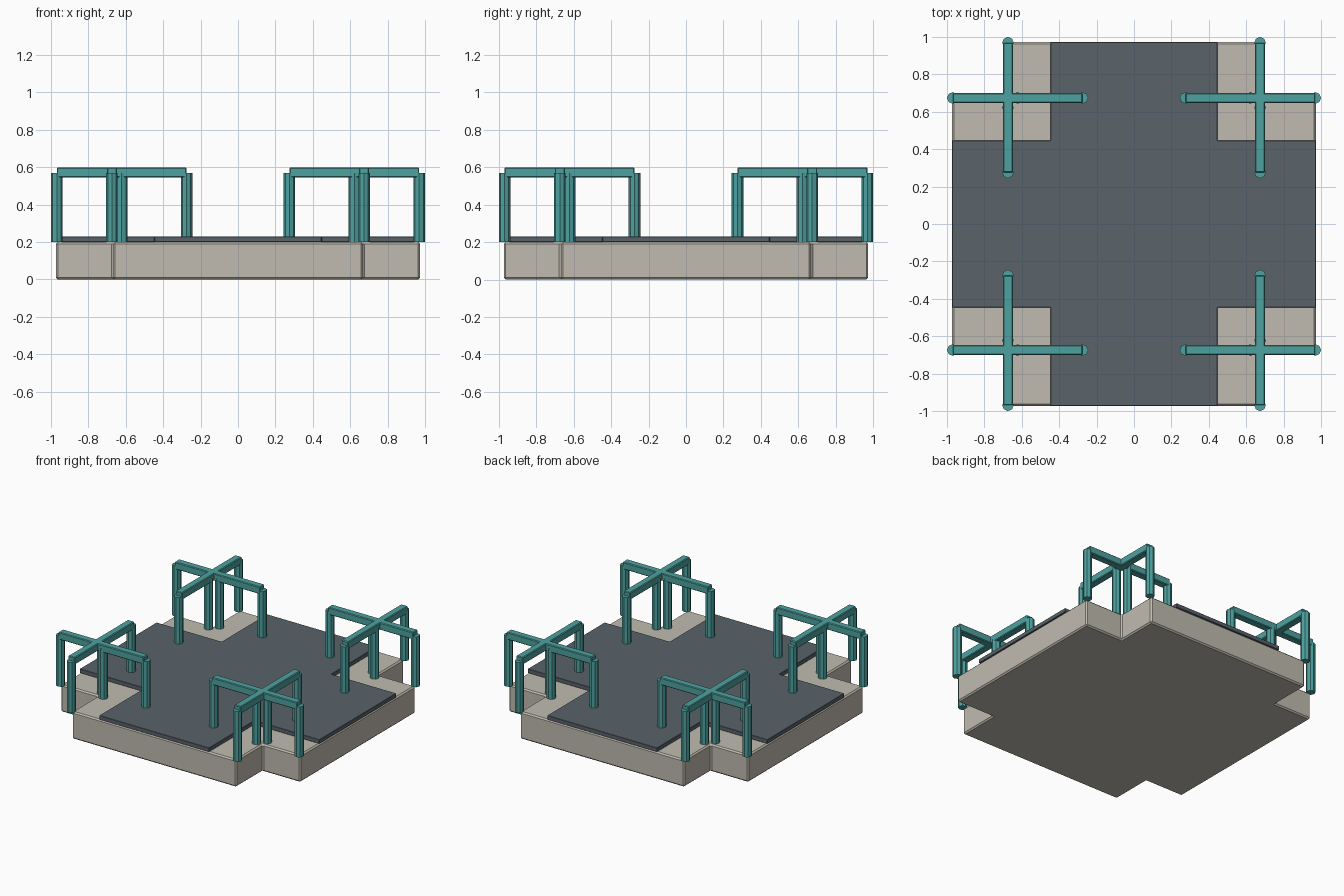
import bpy, bmesh
from math import pi

if "Cube" in bpy.data.objects:
    bpy.data.objects.remove(bpy.data.objects["Cube"])


def material(name, rgb):
    m = bpy.data.materials.new(name)
    m.diffuse_color = (*rgb, 1)
    m.use_nodes = True
    m.node_tree.nodes["Principled BSDF"].inputs["Base Color"].default_value = m.diffuse_color
    return m


STONE = material("stone", (0.53, 0.50, 0.44))
SLATE = material("slate", (0.10, 0.125, 0.145))
TEAL = material("teal", (0.075, 0.36, 0.35))


def finish(bm, name, mat, bevel=0):
    mesh = bpy.data.meshes.new(name)
    bmesh.ops.recalc_face_normals(bm, faces=bm.faces)
    bm.to_mesh(mesh)
    bm.free()
    mesh.materials.append(mat)
    ob = bpy.data.objects.new(name, mesh)
    bpy.context.collection.objects.link(ob)
    if bevel:
        mod = ob.modifiers.new("edge_bevel", 'BEVEL')
        mod.width = bevel
        mod.segments = 1
    return ob


def plus_slab(name, outer, inner, z0, z1, mat, bevel):
    # Cross-shaped outline: one arm corner triple, turned four times
    pts, corner = [], [(outer, inner), (inner, inner), (inner, outer)]
    for _ in range(4):
        pts += corner
        corner = [(-y, x) for x, y in corner]
    bm = bmesh.new()
    face = bm.faces.new([bm.verts.new((x, y, z0)) for x, y in pts])
    up = bmesh.ops.extrude_face_region(bm, geom=[face])["geom"]
    bmesh.ops.translate(bm, vec=(0, 0, z1 - z0),
                        verts=[v for v in up if isinstance(v, bmesh.types.BMVert)])
    # extrude consumes the source face, so close the underside if it is open
    rim = [e for e in bm.edges if e.is_boundary]
    if rim:
        bmesh.ops.holes_fill(bm, edges=rim, sides=0)
    return finish(bm, name, mat, bevel)


def post(name, x, y):
    bm = bmesh.new()
    bmesh.ops.create_cone(bm, cap_ends=True, segments=8, radius1=0.031,
                          radius2=0.031, depth=0.37)
    bmesh.ops.translate(bm, vec=(x, y, 0.385), verts=bm.verts)
    finish(bm, name, TEAL)


def rail(name, x, y, sx, sy):
    bm = bmesh.new()
    bmesh.ops.create_cube(bm, size=1)
    bmesh.ops.scale(bm, vec=(sx, sy, 0.054), verts=bm.verts)
    bmesh.ops.translate(bm, vec=(x, y, 0.572), verts=bm.verts)
    finish(bm, name, TEAL, 0.005)


# Floor block and raised walkway
plus_slab("base", 0.973, 0.667, 0.0, 0.2, STONE, 0.01)
plus_slab("walkway", 0.973, 0.446, 0.2, 0.23, SLATE, 0.002)

# Two crossing railings at each corner: a bar on three posts along each axis
LINE, MID, HALF = 0.674, 0.622, 0.347
for sx, xn in ((-1, "left"), (1, "right")):
    for sy, yn in ((-1, "front"), (1, "back")):
        tag = f"{yn}_{xn}"
        rail(f"{tag}_rail_x", sx * MID, sy * LINE, 2 * HALF, 0.054)
        rail(f"{tag}_rail_y", sx * LINE, sy * MID, 0.054, 2 * HALF)
        for part, d in (("inner", -HALF), ("middle", 0), ("outer", HALF)):
            post(f"{tag}_{part}_post_x", sx * (MID + d), sy * LINE)
            post(f"{tag}_{part}_post_y", sx * LINE, sy * (MID + d))
